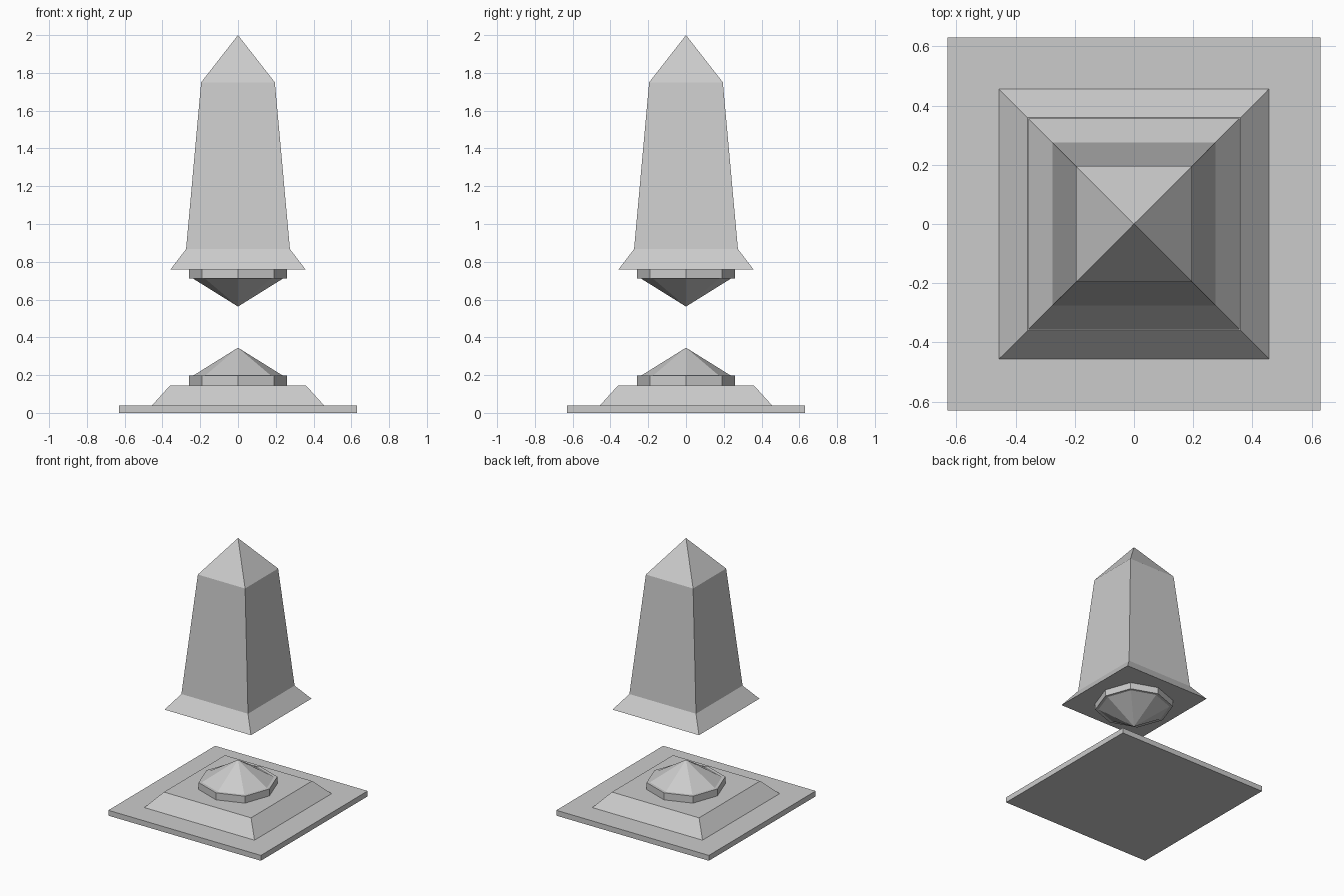
import bpy, bmesh
from math import cos, sin, pi

if "Cube" in bpy.data.objects:
    bpy.data.objects.remove(bpy.data.objects["Cube"])


def loft(name, directions, profile, cap_bottom=True):
    """Sweep a polygon through (size, z) levels; size 0 makes a point."""
    bm = bmesh.new()
    rings = []
    for size, z in profile:
        if size == 0:
            rings.append([bm.verts.new((0, 0, z))])
        else:
            rings.append([bm.verts.new((x * size, y * size, z)) for x, y in directions])
    n = len(directions)
    for low, high in zip(rings, rings[1:]):
        for i in range(n):
            j = (i + 1) % n
            if len(high) == 1:
                bm.faces.new((low[i], low[j], high[0]))
            else:
                bm.faces.new((low[i], low[j], high[j], high[i]))
    if cap_bottom:
        bm.faces.new(rings[0][::-1])
    if len(rings[-1]) > 1:
        bm.faces.new(rings[-1])
    bmesh.ops.recalc_face_normals(bm, faces=bm.faces)
    # An upside-down open shape still needs its normals facing outward
    mesh = bpy.data.meshes.new(name)
    bm.to_mesh(mesh)
    bm.free()
    obj = bpy.data.objects.new(name, mesh)
    bpy.context.collection.objects.link(obj)
    return obj


SQUARE = [(-1, -1), (1, -1), (1, 1), (-1, 1)]
# Octagon with corners on the axes, diagonal corners pushed out slightly
OCTAGON = [(cos(i * pi / 4) * k, sin(i * pi / 4) * k)
           for i in range(8) for k in [1.04 if i % 2 else 1.0]]

# Square plinth
loft("base_slab", SQUARE, [(0.63, 0), (0.63, 0.04)])
loft("base_step", SQUARE, [(0.455, 0.04), (0.36, 0.145)])

# Octagonal pointed knobs: one on the plinth, one hanging below the obelisk
knob = [(0.26, 0), (0.26, 0.052), (0.238, 0.052), (0, 0.2)]
loft("lower_knob", OCTAGON, [(s, 0.145 + h) for s, h in knob])
loft("upper_knob", OCTAGON, [(s, 0.763 - h) for s, h in knob])

# Floating obelisk with flared foot and pyramid tip
loft("obelisk", SQUARE, [(0.357, 0.76), (0.275, 0.867), (0.195, 1.75), (0, 2.0)])
